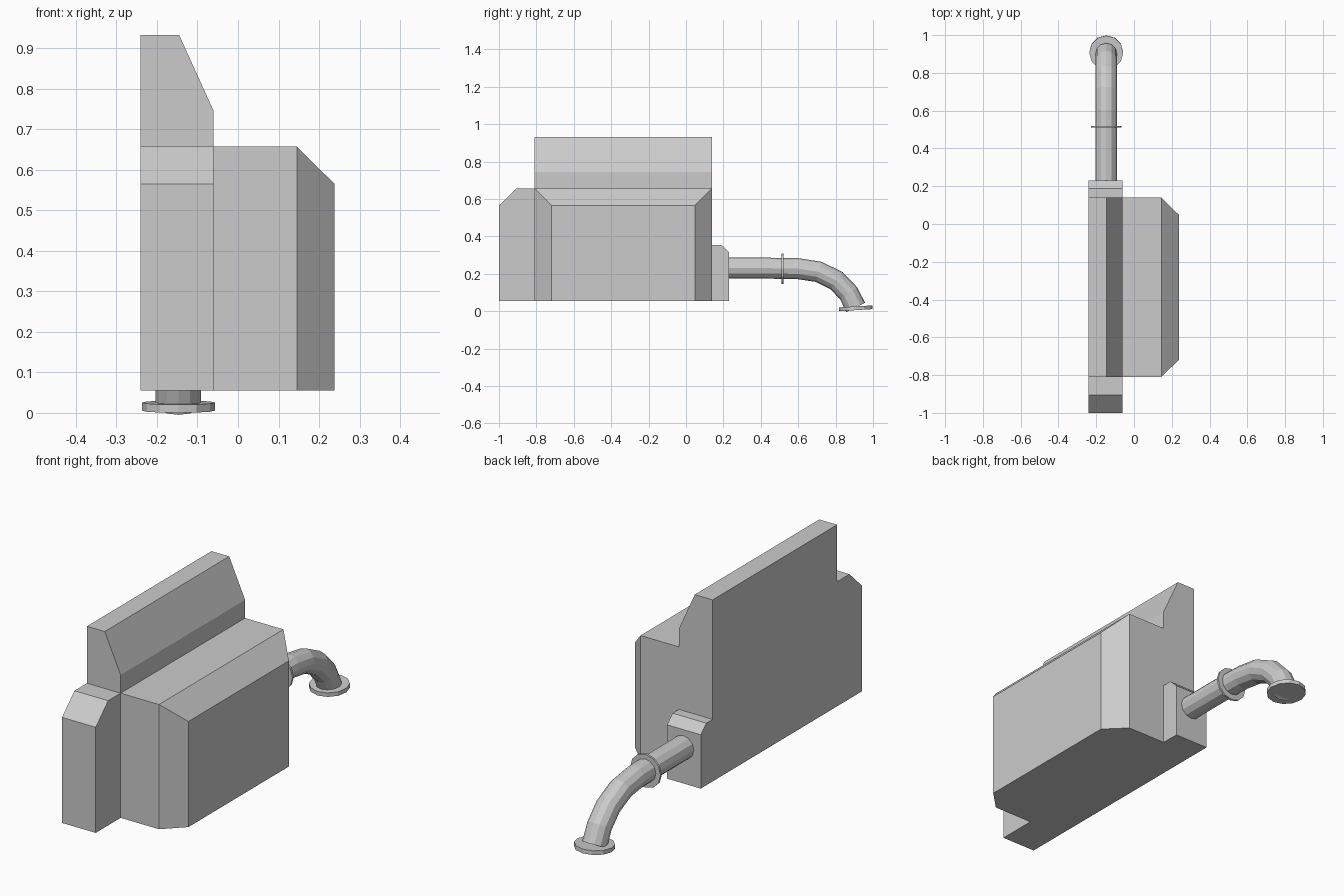
import bpy, bmesh, math
from mathutils import Vector, Matrix

if "Cube" in bpy.data.objects:
    bpy.data.objects.remove(bpy.data.objects["Cube"])


def finish(bm, name):
    bmesh.ops.recalc_face_normals(bm, faces=bm.faces)
    mesh = bpy.data.meshes.new(name)
    bm.to_mesh(mesh)
    bm.free()
    obj = bpy.data.objects.new(name, mesh)
    bpy.context.collection.objects.link(obj)
    return obj


def extrude(points, offset):
    bm = bmesh.new()
    face = bm.faces.new([bm.verts.new(p) for p in points])
    ext = bmesh.ops.extrude_face_region(bm, geom=[face], use_keep_orig=True)
    moved = [v for v in ext["geom"] if isinstance(v, bmesh.types.BMVert)]
    bmesh.ops.translate(bm, verts=moved, vec=offset)
    return bm


BASE, TOP, LEFT, MID = 0.055, 0.657, -0.24, -0.06
PIPE_X, SIDES = -0.147, 12

# Main cabinet: tall sloped back slab and lower chamfered front block
profile = [(LEFT, BASE), (LEFT, 0.932), (-0.145, 0.932), (MID, 0.745), (MID, TOP),
           (0.145, TOP), (0.238, 0.565), (0.238, BASE), (0.145, BASE)]
bm = extrude([(x, -0.81, z) for x, z in profile], (0, 0.95, 0))
bmesh.ops.connect_verts(bm, verts=[v for v in bm.verts if abs(v.co.x - 0.145) < 0.001])
for v in bm.verts:
    if v.co.x > 0.2:
        v.co.y += 0.092 if v.co.y < -0.5 else -0.092
finish(bm, "cabinet")

# Low boxes at both ends of the slab
for name, prof in {
    "front_end_box": [(-1, BASE), (-1, 0.565), (-0.905, TOP), (-0.81, TOP), (-0.81, BASE)],
    "rear_outlet_box": [(0.14, BASE), (0.14, 0.355), (0.188, 0.355), (0.23, 0.315), (0.23, BASE)],
}.items():
    finish(extrude([(LEFT, y, z) for y, z in prof], (MID - LEFT, 0, 0)), name)

# Bent outlet pipe swept along a path
path = [Vector((PIPE_X, y, z)) for y, z in
        [(0.22, 0.23), (0.43, 0.23), (0.60, 0.227), (0.71, 0.21),
         (0.805, 0.163), (0.87, 0.095), (0.907, 0.02)]]
bm = bmesh.new()
rings = []
for i, p in enumerate(path):
    t = (path[min(i + 1, len(path) - 1)] - path[max(i - 1, 0)]).normalized()
    side = Vector((1, 0, 0))
    up = side.cross(t)
    angles = [math.tau * k / SIDES for k in range(SIDES)]
    rings.append([bm.verts.new(p + 0.056 * (math.cos(a) * side + math.sin(a) * up)) for a in angles])
for a, b in zip(rings, rings[1:]):
    for k in range(SIDES):
        n = (k + 1) % SIDES
        bm.faces.new((a[k], a[n], b[n], b[k]))
bm.faces.new(rings[0])
bm.faces.new(rings[-1])
finish(bm, "outlet_pipe")

# Pipe collar and end flange
for name, loc, tilt, radius, depth in [
    ("pipe_collar", (PIPE_X, 0.515, 0.226), math.pi / 2, 0.081, 0.01),
    ("pipe_flange", (PIPE_X, 0.908, 0.0155), 0.06, 0.09, 0.02),
]:
    bm = bmesh.new()
    bmesh.ops.create_cone(bm, cap_ends=True, segments=SIDES, radius1=radius, radius2=radius, depth=depth,
                          matrix=Matrix.Translation(loc) @ Matrix.Rotation(tilt, 4, 'X'))
    finish(bm, name)
